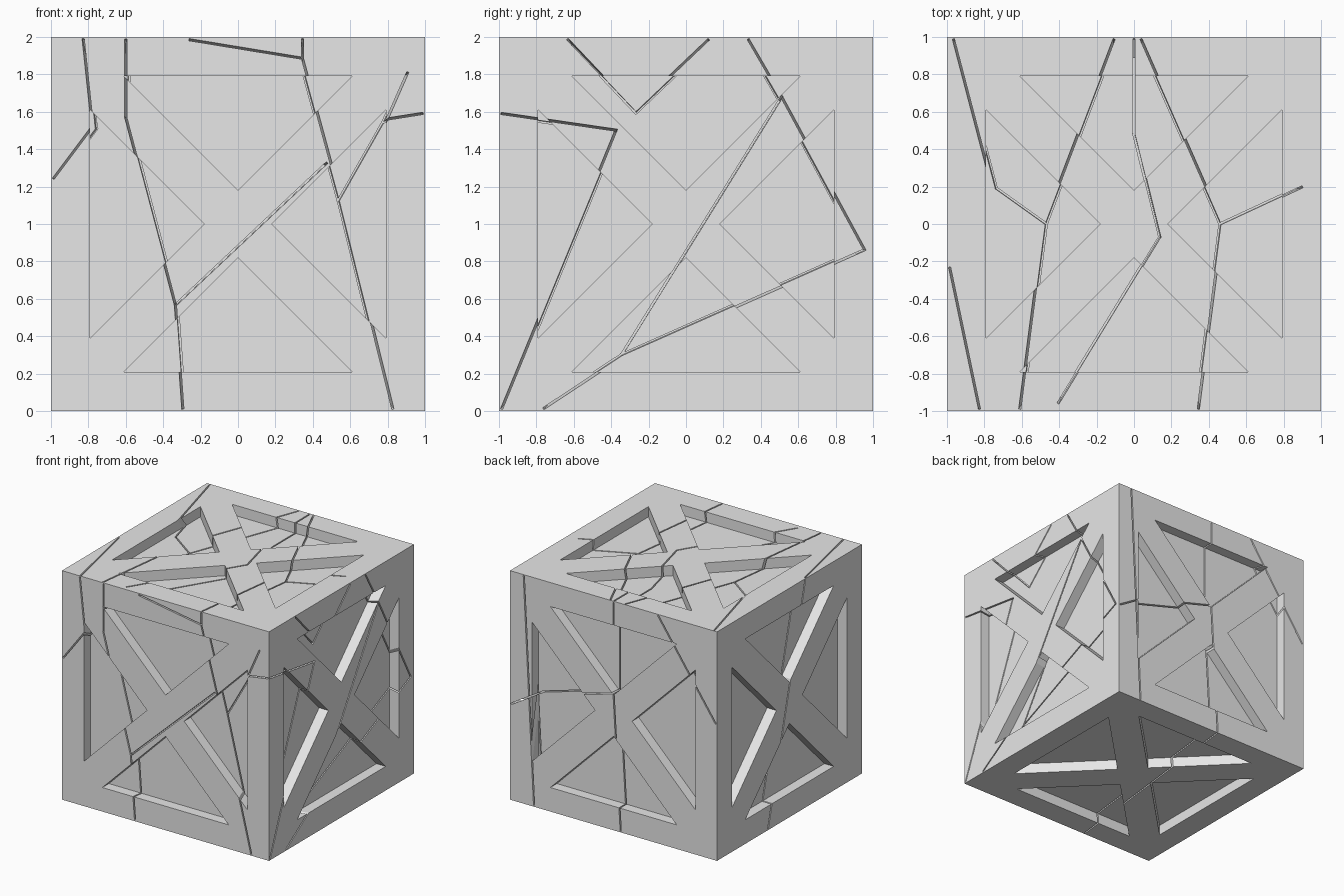
import bpy
import bmesh
from mathutils import Vector

default_cube = bpy.data.objects.get("Cube")
if default_cube:
    bpy.data.objects.remove(default_cube, do_unlink=True)

# Plain grey stone
GREY = (0.8, 0.8, 0.8, 1.0)
stone = bpy.data.materials.new("plain_grey")
stone.use_nodes = True
stone.diffuse_color = GREY
stone.node_tree.nodes["Principled BSDF"].inputs["Base Color"].default_value = GREY

PANEL_DEPTH = 0.09
CRACK_DEPTH = 0.11
CRACK_WIDTH = 0.012
OVERSHOOT = 0.05

# Each side: maps (across, up, depth below the surface) to a point, plus its centre height
SIDES = {
    "front": (lambda u, v, d: (u, d - 1, v), 1),
    "back": (lambda u, v, d: (u, 1 - d, v), 1),
    "right": (lambda u, v, d: (1 - d, u, v), 1),
    "left": (lambda u, v, d: (d - 1, u, v), 1),
    "top": (lambda u, v, d: (u, v, 2 - d), 0),
    "bottom": (lambda u, v, d: (u, v, d), 0),
}

# Main crack paths on each side
CRACKS = {
    "front": [
        [(-.3, 0), (-.34, .56), (-.61, 1.58), (-.61, 2)],
        [(-.34, .56), (.48, 1.33)],
        [(.35, 2), (.35, 1.9), (.56, 1.13), (.84, 0)],
        [(-.26, 2), (.35, 1.9)],
        [(.56, 1.13), (.81, 1.57), (.92, 1.82)],
        [(.81, 1.57), (1, 1.6)],
        [(-1, 1.25), (-.79, 1.53), (-.84, 2)],
    ],
    "right": [
        [(-1, 1.6), (-.38, 1.51), (-1, 0)],
        [(-.64, 2), (-.28, 1.62), (.12, 2)],
        [(.34, 2), (.52, 1.69), (-.36, .27)],
        [(.52, 1.69), (.97, .86)],
        [(-.77, 0), (-.36, .27), (.97, .86)],
    ],
    "back": [
        [(0, 2), (0, 1.2), (-.07, 0)],
        [(0, 1.2), (.77, .98), (1, .84)],
        [(.88, 2), (.78, 0)],
        [(-.44, 2), (-1, 1.2)],
    ],
    "left": [[(-.22, 2), (.3, 0)]],
    "top": [
        [(-.98, 1), (-.77, .2), (-.49, 0), (-.62, -1)],
        [(-.49, 0), (-.11, 1)],
        [(0, 1), (0, .5), (.14, -.07), (-.41, -.97)],
        [(.04, 1), (.48, 0), (.35, -1)],
        [(.48, 0), (.91, .2)],
        [(-1, -.24), (-.84, -1)],
    ],
    "bottom": [[(-.3, -1), (-.07, 1)]],
}


def add_prism(bm, outline, place, start, end, centre, taper=1.0):
    """Sink a flat outline into a side, narrowing it toward the side's centre."""
    mid = Vector((0, centre))
    outer = [bm.verts.new(place(*p, start)) for p in outline]
    inner = [bm.verts.new(place(*(mid + (p - mid) * taper), end)) for p in outline]
    bm.faces.new(outer)
    bm.faces.new(inner[::-1])
    for i in range(len(outline)):
        j = (i + 1) % len(outline)
        bm.faces.new((outer[j], outer[i], inner[i], inner[j]))


def make_object(name, bm):
    bmesh.ops.recalc_face_normals(bm, faces=bm.faces)
    mesh = bpy.data.meshes.new(name)
    bm.to_mesh(mesh)
    bm.free()
    mesh.materials.append(stone)
    obj = bpy.data.objects.new(name, mesh)
    bpy.context.collection.objects.link(obj)
    return obj


def carve(target, cutter):
    """Subtract the cutter from the target, then discard it."""
    cutter.hide_render = True
    mod = target.modifiers.new("carve", "BOOLEAN")
    mod.operation = "DIFFERENCE"
    mod.solver = "EXACT"
    mod.use_self = True
    mod.object = cutter
    bpy.context.view_layer.objects.active = target
    bpy.ops.object.modifier_apply(modifier=mod.name)
    bpy.data.objects.remove(cutter, do_unlink=True)


# Solid block
bm = bmesh.new()
bmesh.ops.create_cube(bm, size=2)
bmesh.ops.translate(bm, verts=bm.verts, vec=(0, 0, 1))
crate = make_object("cracked_crate", bm)

# Four sunken triangles per side leave a frame with a cross brace
TRIANGLE = [Vector((-.61, .79)), Vector((.61, .79)), Vector((0, .18))]
for side, (place, centre) in SIDES.items():
    bm = bmesh.new()
    for turn in range(4):
        outline = []
        for corner in TRIANGLE:
            for _ in range(turn):
                corner = corner.orthogonal()
            outline.append(corner + Vector((0, centre)))
        add_prism(bm, outline, place, -OVERSHOOT, PANEL_DEPTH, centre)
    carve(crate, make_object(side + "_panel_cutter", bm))

# Thin cracks across frame and panels
for side, (place, centre) in SIDES.items():
    bm = bmesh.new()
    step = 0
    for path in CRACKS[side]:
        for start, end in zip(path, path[1:]):
            a, b = Vector(start), Vector(end)
            along = (b - a).normalized() * CRACK_WIDTH / 2
            across = along.orthogonal()
            a, b = a - along, b + along
            outline = [a - across, b - across, b + across, a + across]
            depth = CRACK_DEPTH + step * 0.0007
            add_prism(bm, outline, place, -OVERSHOOT, depth, centre, 0.95)
            step += 1
    carve(crate, make_object(side + "_crack_cutter", bm))
